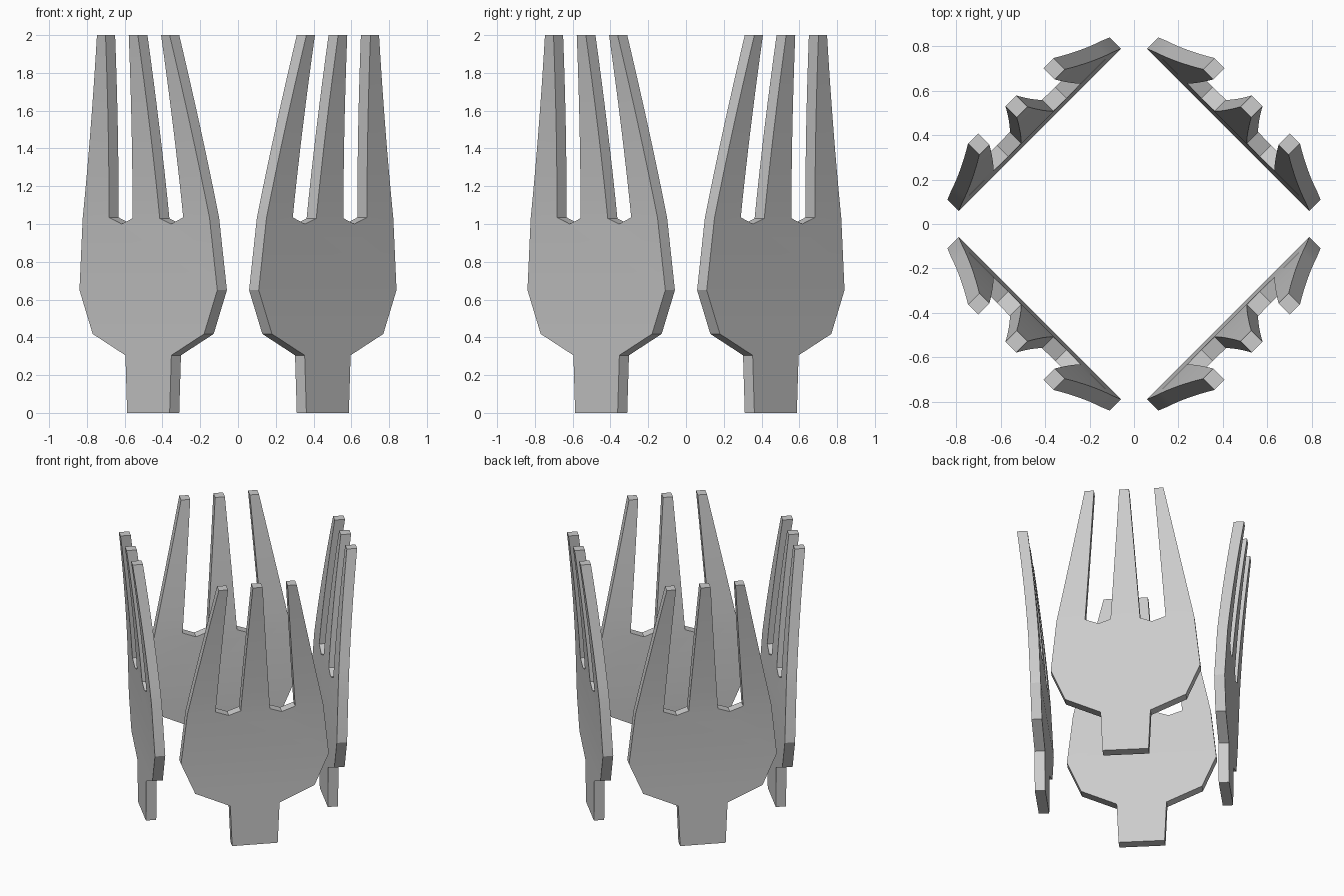
import bpy, bmesh, math
from mathutils import Matrix

if "Cube" in bpy.data.objects:
    bpy.data.objects.remove(bpy.data.objects["Cube"])

THICK = 0.072
BASE_TINES = 1.03
STEPS = 8


def outer_dist(z):
    # distance of the outer face from the centre axis; flares out towards the tips
    t = max(0.0, (z - 0.65) / 1.35)
    return 0.671 + 0.113 * t ** 1.5


# half-widths of the stem and the palm, by height
BODY = [(0.159, 0), (0.172, 0.305), (0.417, 0.418), (0.516, 0.65)]
# top edge of the palm with the two V-shaped slot bottoms
TOP = [(0.475, BASE_TINES), (0.278, BASE_TINES + 0.005), (0.185, 1.0), (0.102, BASE_TINES)]
# tines: (left, right) at the root and at the tip
TINES = [((0.278, 0.475), (0.208, 0.272)),
         ((-0.102, 0.102), (-0.034, 0.034)),
         ((-0.475, -0.278), (-0.272, -0.208))]


def fork_panel(name, angle):
    bm = bmesh.new()

    def face(points):
        bm.faces.new([bm.verts.new((u, -outer_dist(z), z)) for u, z in points])

    # stem and palm
    for (a, z0), (b, z1) in zip(BODY, BODY[1:]):
        face([(-a, z0), (a, z0), (b, z1), (-b, z1)])
    w, z = BODY[-1]
    face([(-w, z), (w, z)] + TOP + [(-u, h) for u, h in reversed(TOP)])

    # three tapering, curved tines
    for root, tip in TINES:
        def row(i):
            t = i / STEPS
            out = []
            for r, p in zip(root, tip):
                z0 = BASE_TINES + (0.005 if abs(r) == 0.278 else 0)
                out.append((r + (p - r) * t, z0 + (2 - z0) * t))
            return out
        for i in range(STEPS):
            (l0, r0), (l1, r1) = row(i), row(i + 1)
            face([l0, r0, r1, l1])
    bmesh.ops.remove_doubles(bm, verts=bm.verts[:], dist=0.0005)

    # thickness towards the centre
    ext = bmesh.ops.extrude_face_region(bm, geom=bm.faces[:], use_keep_orig=True)
    for v in ext["geom"]:
        if isinstance(v, bmesh.types.BMVert):
            v.co.y += THICK
    bmesh.ops.recalc_face_normals(bm, faces=bm.faces[:])
    bm.transform(Matrix.Rotation(angle, 4, 'Z'))

    mesh = bpy.data.meshes.new(name)
    bm.to_mesh(mesh)
    bm.free()
    obj = bpy.data.objects.new(name, mesh)
    bpy.context.collection.objects.link(obj)
    bpy.ops.object.select_all(action='DESELECT')
    obj.select_set(True)
    bpy.context.view_layer.objects.active = obj
    bpy.ops.object.shade_smooth_by_angle(angle=math.radians(12))


# four panels around the axis
for k, side in enumerate(["front_right", "back_right", "back_left", "front_left"]):
    fork_panel("fork_panel_" + side, math.radians(45 + 90 * k))
